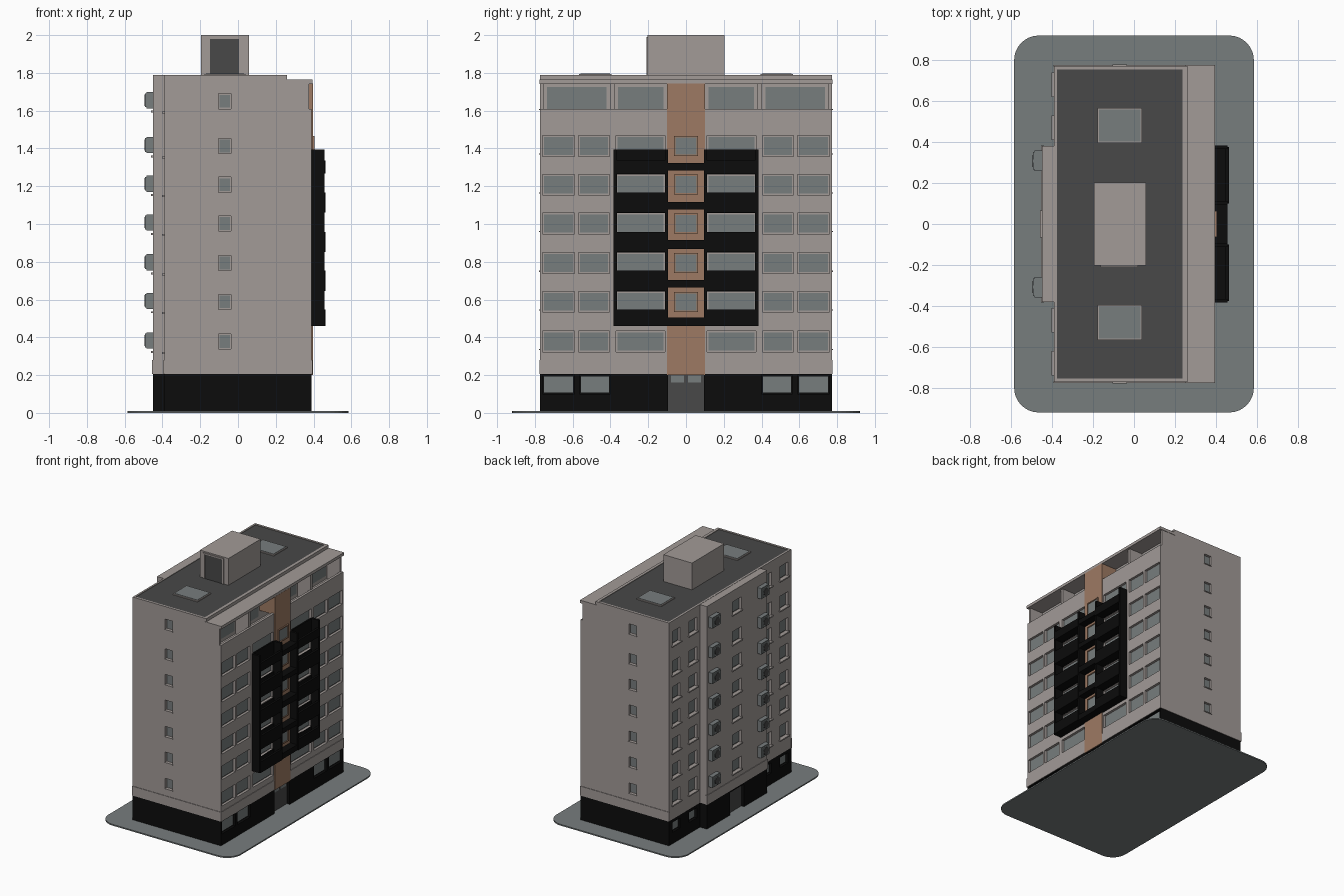
import bpy, bmesh, math
from mathutils import Matrix

if "Cube" in bpy.data.objects:
    bpy.data.objects.remove(bpy.data.objects["Cube"])


def material(name, r, g, b):
    m = bpy.data.materials.new(name)
    m.diffuse_color = (r, g, b, 1)
    m.use_nodes = True
    m.node_tree.nodes["Principled BSDF"].inputs["Base Color"].default_value = m.diffuse_color
    return m


WALL = material("warm grey wall", 0.36, 0.325, 0.31)
GLASS = material("blue grey", 0.185, 0.205, 0.207)
DARK = material("dark grey", 0.065, 0.065, 0.065)
BLACK = material("black", 0.0035, 0.0035, 0.0035)
TAN = material("terracotta", 0.34, 0.195, 0.125)


def finish(name, bm, mat):
    bmesh.ops.recalc_face_normals(bm, faces=bm.faces)
    me = bpy.data.meshes.new(name)
    bm.to_mesh(me)
    bm.free()
    if mat:
        me.materials.append(mat)
    ob = bpy.data.objects.new(name, me)
    bpy.context.collection.objects.link(ob)
    return ob


def boxes(name, mat, items):
    bm = bmesh.new()
    for x0, x1, y0, y1, z0, z1 in items:
        m = Matrix.Translation(((x0 + x1) / 2, (y0 + y1) / 2, (z0 + z1) / 2))
        bmesh.ops.create_cube(bm, size=1, matrix=m @ Matrix.Diagonal((x1 - x0, y1 - y0, z1 - z0, 1)))
    return finish(name, bm, mat)


def prism(name, mat, pts, direction):
    bm = bmesh.new()
    f = bm.faces.new([bm.verts.new(p) for p in pts])
    ext = bmesh.ops.extrude_face_region(bm, geom=[f])["geom"]
    bmesh.ops.translate(bm, vec=direction, verts=[v for v in ext if isinstance(v, bmesh.types.BMVert)])
    return finish(name, bm, mat)


def cut(ob, cutter):
    mod = ob.modifiers.new("openings", 'BOOLEAN')
    mod.operation = 'DIFFERENCE'
    mod.solver = 'EXACT'
    mod.object = cutter
    bpy.context.view_layer.objects.active = ob
    bpy.ops.object.modifier_apply(modifier=mod.name)


FLOORS = [0.378, 0.588, 0.793, 1.003, 1.208, 1.413]   # window centres per storey
ALL = FLOORS + [1.65]
W, D = 0.39, 0.772
cutters, glass, sills = [], [], []


def mirrored(ranges):
    return ranges + [(-b, -a) for a, b in ranges]


def window_x(x, s, y0, y1, z0, z1, depth=0.02, rim=0.008):
    """Recessed window in a wall facing s along x."""
    a, b = sorted((x - s * depth, x + s * 0.03))
    cutters.append((a, b, y0, y1, z0, z1))
    a, b = sorted((x - s * (depth + 0.004), x - s * (depth - 0.006)))
    glass.append((a, b, y0 + rim, y1 - rim, z0 + rim, z1 - rim))


# street side windows: paired outer panes and one wide inner pane
for z in FLOORS:
    for y0, y1 in mirrored([(0.405, 0.57), (0.59, 0.76), (0.112, 0.37)]):
        window_x(W, 1, y0, y1, z - 0.055, z + 0.055)
for y0, y1 in mirrored([(0.40, 0.565), (0.59, 0.76)]):
    window_x(W, 1, y0, y1, 0.10, 0.2)

# rear windows with sills, and basement windows
for z in ALL:
    for y in (-0.68, -0.47, 0.47, 0.68):
        window_x(-W, -1, y - 0.05, y + 0.05, z - 0.055, z + 0.055)
        sills.append((-W - 0.012, -W + 0.005, y - 0.06, y + 0.06, z - 0.065, z - 0.055))
    window_x(-0.45, -1, -0.055, 0.055, z - 0.05, z + 0.05)
    sills.append((-0.46, -0.445, -0.065, 0.065, z - 0.06, z - 0.05))
for y in (-0.68, -0.47, 0.47, 0.68):
    window_x(-W, -1, y - 0.05, y + 0.05, 0.10, 0.18)

# end wall windows
for z in ALL:
    for s in (-1, 1):
        a, b = sorted((s * (D - 0.02), s * (D + 0.03)))
        cutters.append((-0.103, -0.037, a, b, z - 0.04, z + 0.04))
        a, b = sorted((s * (D - 0.024), s * (D - 0.014)))
        glass.append((-0.098, -0.042, a, b, z - 0.034, z + 0.034))
        a, b = sorted((s * (D - 0.005), s * (D + 0.006)))
        sills.append((-0.106, -0.034, a, b, z - 0.046, z - 0.04))

# door recesses and sunken roof
cutters += [(0.36, 0.5, -0.095, 0.095, -0.1, 0.2), (-0.5, -0.42, -0.09, 0.09, -0.1, 0.19)]
cutters.append((-0.375, 0.237, -0.755, 0.755, 1.782, 1.9))

# main body: side profile with a terrace step at the top storey
profile = [(-W, .205), (W, .205), (W, 1.61), (.37, 1.61), (.37, 1.53), (.26, 1.53), (.26, 1.79), (-W, 1.79)]
body = prism("main_body", WALL, [(x, -D, z) for x, z in profile], (0, 2 * D, 0))
bay = boxes("rear_bay", WALL, [(-0.45, -W + 0.002, -0.38, 0.38, 0.205, 1.788)])
base = boxes("base_storey", BLACK, [(-W, W, -D, D, 0.005, 0.205)])
bay_base = boxes("rear_bay_base", BLACK, [(-0.45, -W + 0.002, -0.38, 0.38, 0.005, 0.205)])
cutter = boxes("opening_cutter", None, cutters)
cutter.hide_render = True
for ob in (body, bay, base, bay_base):
    cut(ob, cutter)
bpy.data.objects.remove(cutter)
boxes("window_sills", WALL, sills)

# ledge above the base
t = 0.004
boxes("base_ledge", WALL, [(-W - t, W + t, s * D - t, s * D + t, 0.205, 0.28) for s in (-1, 1)]
      + [(W - t, W + t, -D, D, 0.205, 0.28), (-0.45 - t, -0.44, -0.384, 0.384, 0.205, 0.28)])

# terrace: canopy, end walls, dividers, windows
boxes("terrace_canopy", WALL, [(0.25, 0.395, -0.775, 0.775, 1.742, 1.765)])
boxes("terrace_dividers", WALL,
      [(0.25, 0.375, a, b, 1.525, 1.745) for a, b in mirrored([(0.752, D), (0.378, 0.402)])])
for y0, y1 in mirrored([(0.42, 0.735), (0.12, 0.36)]):
    glass.append((0.255, 0.265, y0, y1, 1.56, 1.725))

# terracotta centre strip with small windows
boxes("centre_strip", TAN, [(0.38, 0.396, -0.1, 0.1, 0.2, 1.61), (0.25, 0.396, -0.1, 0.1, 1.6, 1.744)])
frames = []
for z in FLOORS[1:]:
    glass.append((0.39, 0.4, -0.055, 0.055, z - 0.045, z + 0.045))
    for a, b, c, d in ((-.063, -.055, -.053, .053), (.055, .063, -.053, .053),
                       (-.055, .055, -.053, -.045), (-.055, .055, .045, .053)):
        frames.append((0.39, 0.406, a, b, z + c, z + d))
boxes("centre_window_frames", TAN, frames)
boxes("window_glass", GLASS, glass)

# black balcony block: posts, parapet trays, centre bars
parts = [(0.385, 0.457, a, b, 0.46, 1.395) for a, b in mirrored([(0.365, 0.383), (0.094, 0.112)])]
edges = [(0.46, 0.548)] + [(z + 0.058, z + 0.165) for z in FLOORS[1:4]] + [(1.268, 1.335)]
for z0, z1 in edges:
    for y0, y1 in mirrored([(0.1, 0.375)]):
        parts += [(0.445, 0.463, y0, y1, z0, z1), (0.385, 0.45, y0, y1, z0, z0 + 0.02)]
for z0, z1 in [(z + 0.055, z + 0.15) for z in FLOORS[1:4]] + [(0.46, 0.533), (1.265, 1.395)]:
    parts += [(0.385, 0.396, y0, y1, z0, z1) for y0, y1 in mirrored([(0.1, 0.375)])]
for z0, z1 in [(0.46, 0.505), (0.663, 0.703), (0.868, 0.916), (1.078, 1.116), (1.283, 1.322)]:
    parts.append((0.385, 0.457, -0.1, 0.1, z0, z1))
boxes("balcony_block", BLACK, parts)

# doors
boxes("entrance_doors", DARK, [(0.355, 0.366, -0.095, 0.095, 0.005, 0.2),
                               (-0.426, -0.415, -0.09, 0.09, 0.005, 0.19)])
boxes("door_glass", GLASS, [(0.36, 0.37, a, b, 0.16, 0.198) for a, b in mirrored([(0.01, 0.08)])])

# air conditioning units with round fans
units, fans = [], bmesh.new()
for z in ALL:
    zc = z + 0.005
    for y in (-0.308, 0.308):
        units += [(-0.485, -0.448, y - 0.05, y + 0.05, zc - 0.043, zc + 0.043),
                  (-0.493, -0.48, y - 0.043, y + 0.043, zc - 0.036, zc + 0.036)]
        m = Matrix.Translation((-0.493, y, zc)) @ Matrix.Rotation(math.pi / 2, 4, 'Y')
        bmesh.ops.create_cone(fans, cap_ends=True, segments=16, radius1=0.03, radius2=0.03, depth=0.006, matrix=m)
boxes("air_conditioners", GLASS, units)
finish("air_conditioner_fans", fans, DARK)

# roof: dark deck, skylights, stair house
boxes("roof_deck", DARK, [(-0.375, 0.237, -0.755, 0.755, 1.778, 1.786)])
sky = mirrored([(0.395, 0.567)])
boxes("skylight_frames", WALL, [(-0.178, 0.04, a, b, 1.78, 1.794) for a, b in sky])
boxes("skylight_glass", GLASS, [(-0.17, 0.032, a + 0.008, b - 0.008, 1.79, 1.797) for a, b in sky])
boxes("stair_house", WALL, [(-0.195, 0.058, -0.203, 0.203, 1.78, 2.0)])
boxes("stair_house_frame", WALL, [(-0.163, -0.148, -0.21, -0.2, 1.78, 1.99), (0.005, 0.02, -0.21, -0.2, 1.78, 1.99),
                                  (-0.163, 0.02, -0.21, -0.2, 1.98, 1.99)])
boxes("stair_house_door", DARK, [(-0.148, 0.005, -0.207, -0.2, 1.784, 1.98)])

# ground slab with rounded corners
r, outline = 0.12, []
for i, (sx, sy) in enumerate([(1, 1), (-1, 1), (-1, -1), (1, -1)]):
    for k in range(9):
        a = math.pi / 2 * (i + k / 8)
        outline.append((sx * (0.585 - r) + r * math.cos(a), sy * (0.92 - r) + r * math.sin(a), 0))
prism("ground_slab", GLASS, outline, (0, 0, 0.01))
